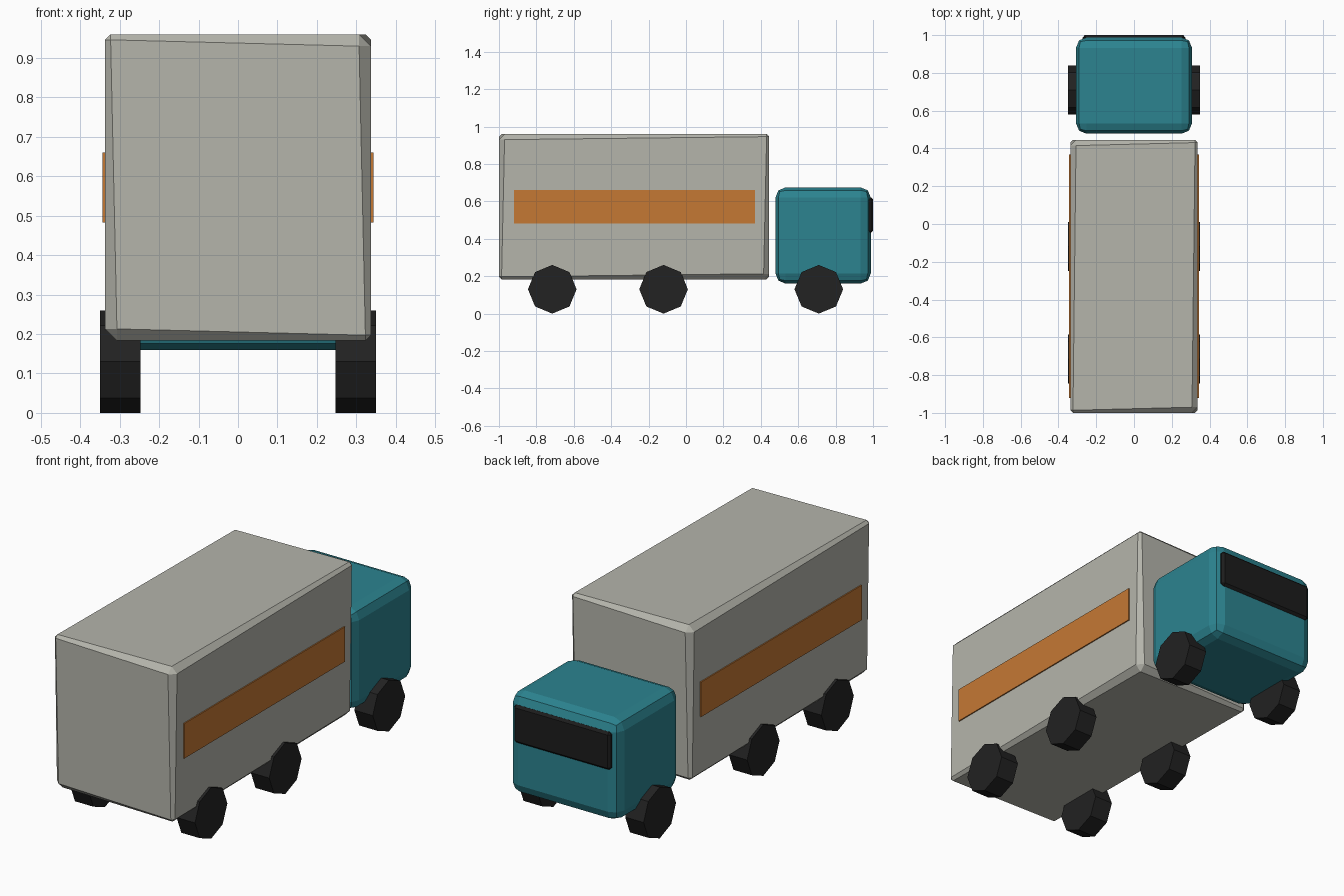
import bpy, bmesh, math
from itertools import product
from mathutils import Matrix

cube = bpy.data.objects.get("Cube")
if cube:
    bpy.data.objects.remove(cube, do_unlink=True)


def material(name, rgb):
    m = bpy.data.materials.new(name)
    m.use_nodes = True
    color = (*rgb, 1)
    m.diffuse_color = color
    bsdf = m.node_tree.nodes["Principled BSDF"]
    bsdf.inputs["Base Color"].default_value = color
    bsdf.inputs["Roughness"].default_value = 0.8
    return m


grey = material("warm grey", (0.46, 0.46, 0.41))
teal = material("teal", (0.025, 0.23, 0.28))
orange = material("orange", (0.56, 0.19, 0.034))
rubber = material("black rubber", (0.016, 0.016, 0.016))
glass = material("dark glass", (0.012, 0.012, 0.012))


def add_object(name, bm, mat):
    bmesh.ops.recalc_face_normals(bm, faces=bm.faces)
    mesh = bpy.data.meshes.new(name)
    bm.to_mesh(mesh)
    bm.free()
    mesh.materials.append(mat)
    obj = bpy.data.objects.new(name, mesh)
    bpy.context.collection.objects.link(obj)
    return obj


def box(name, low, high, mat, bevel=0, segments=1):
    bm = bmesh.new()
    bmesh.ops.create_cube(bm, size=1)
    for v in bm.verts:
        v.co = [h if c > 0 else l for c, l, h in zip(v.co, low, high)]
    obj = add_object(name, bm, mat)
    if bevel:
        mod = obj.modifiers.new("Bevel", "BEVEL")
        mod.width = bevel
        mod.segments = segments
    return obj


def uneven_box(name, low, high, mat, small, large):
    """Hull with three points per corner; chamfer size alternates by corner."""
    bm = bmesh.new()
    for signs in product((-1, 1), repeat=3):
        c = small if math.prod(signs) > 0 else large
        corner = [h if s > 0 else l for s, l, h in zip(signs, low, high)]
        for flush in range(3):
            bm.verts.new([p if i == flush else p - s * c
                          for i, (p, s) in enumerate(zip(corner, signs))])
    bmesh.ops.convex_hull(bm, input=bm.verts)
    bmesh.ops.dissolve_limit(bm, angle_limit=0.01, verts=bm.verts, edges=bm.edges)
    return add_object(name, bm, mat)


def wheel(name, x, y):
    bm = bmesh.new()
    turn = Matrix.Translation((x, y, 0.13)) @ Matrix.Rotation(math.pi / 2, 4, "Y")
    bmesh.ops.create_cone(bm, cap_ends=True, segments=8, radius1=0.13,
                          radius2=0.13, depth=0.103, matrix=turn)
    add_object(name, bm, rubber)


# Cargo body and cab
uneven_box("cargo_box", (-0.337, -1, 0.183), (0.337, 0.445, 0.96), grey, 0.014, 0.03)
box("cab", (-0.307, 0.478, 0.16), (0.307, 0.988, 0.675), teal, 0.055, 2)

# Windscreen
box("windscreen", (-0.272, 0.962, 0.43), (0.272, 1.0, 0.622), glass, 0.012)

# Side stripes and wheels
for side, s in (("left", 1), ("right", -1)):
    xs = sorted((s * 0.334, s * 0.343))
    box(side + "_stripe", (xs[0], -0.92, 0.483), (xs[1], 0.368, 0.66), orange)
    for place, y in (("rear", -0.715), ("middle", -0.12), ("front", 0.71)):
        wheel(f"{side}_{place}_wheel", s * 0.2985, y)
